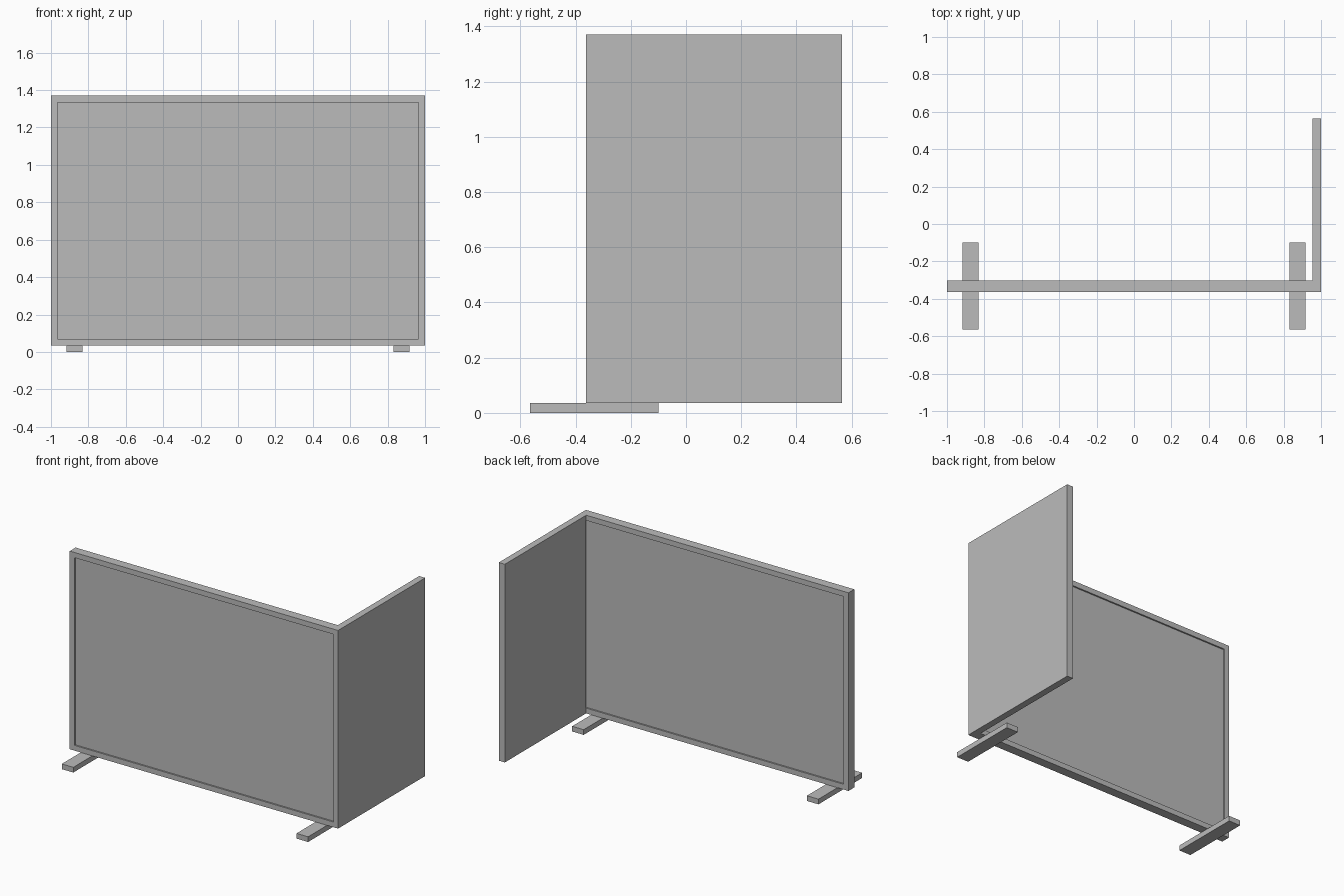
import bpy
import bmesh
from mathutils import Vector

cube = bpy.data.objects.get("Cube")
if cube:
    bpy.data.objects.remove(cube, do_unlink=True)

# One plain grey for the whole screen
grey = bpy.data.materials.new("light_grey")
grey.use_nodes = True
colour = (0.5, 0.5, 0.5, 1.0)
grey.diffuse_color = colour
grey.node_tree.nodes["Principled BSDF"].inputs["Base Color"].default_value = colour


def box(name, low, high, inset=0.0, depth=0.0):
    """Box between two corners; optionally sink a panel into its front and back."""
    low, high = Vector(low), Vector(high)
    bm = bmesh.new()
    bmesh.ops.create_cube(bm, size=1)
    bmesh.ops.scale(bm, vec=high - low, verts=bm.verts)
    bmesh.ops.translate(bm, vec=(low + high) / 2, verts=bm.verts)
    bm.normal_update()
    if inset:
        for face in [f for f in bm.faces if abs(f.normal.y) > 0.9]:
            inward = -face.normal.copy() * depth
            # Rim first, then a second ring for the step down to the panel
            bmesh.ops.inset_region(bm, faces=[face], thickness=inset)
            bmesh.ops.inset_region(bm, faces=[face], thickness=0.0)
            bmesh.ops.translate(bm, vec=inward, verts=face.verts)
    bmesh.ops.recalc_face_normals(bm, faces=bm.faces)
    mesh = bpy.data.meshes.new(name)
    bm.to_mesh(mesh)
    bm.free()
    mesh.materials.append(grey)
    obj = bpy.data.objects.new(name, mesh)
    bpy.context.collection.objects.link(obj)
    return obj


FLOOR_GAP, TOP = 0.035, 1.37
FRONT, BACK = -0.363, -0.301

# Wide framed screen with a shallow sunken panel on both sides
box("main_screen", (-1, FRONT, FLOOR_GAP), (1, BACK, TOP), inset=0.05, depth=0.01)

# Plain return wing at the left end
box("side_wing", (0.955, BACK, FLOOR_GAP), (1, 0.565, TOP))

# Flat feet under both ends of the main screen
for side, x in (("right", -0.875), ("left", 0.875)):
    box(side + "_foot", (x - 0.043, -0.565, 0), (x + 0.043, -0.099, FLOOR_GAP))
